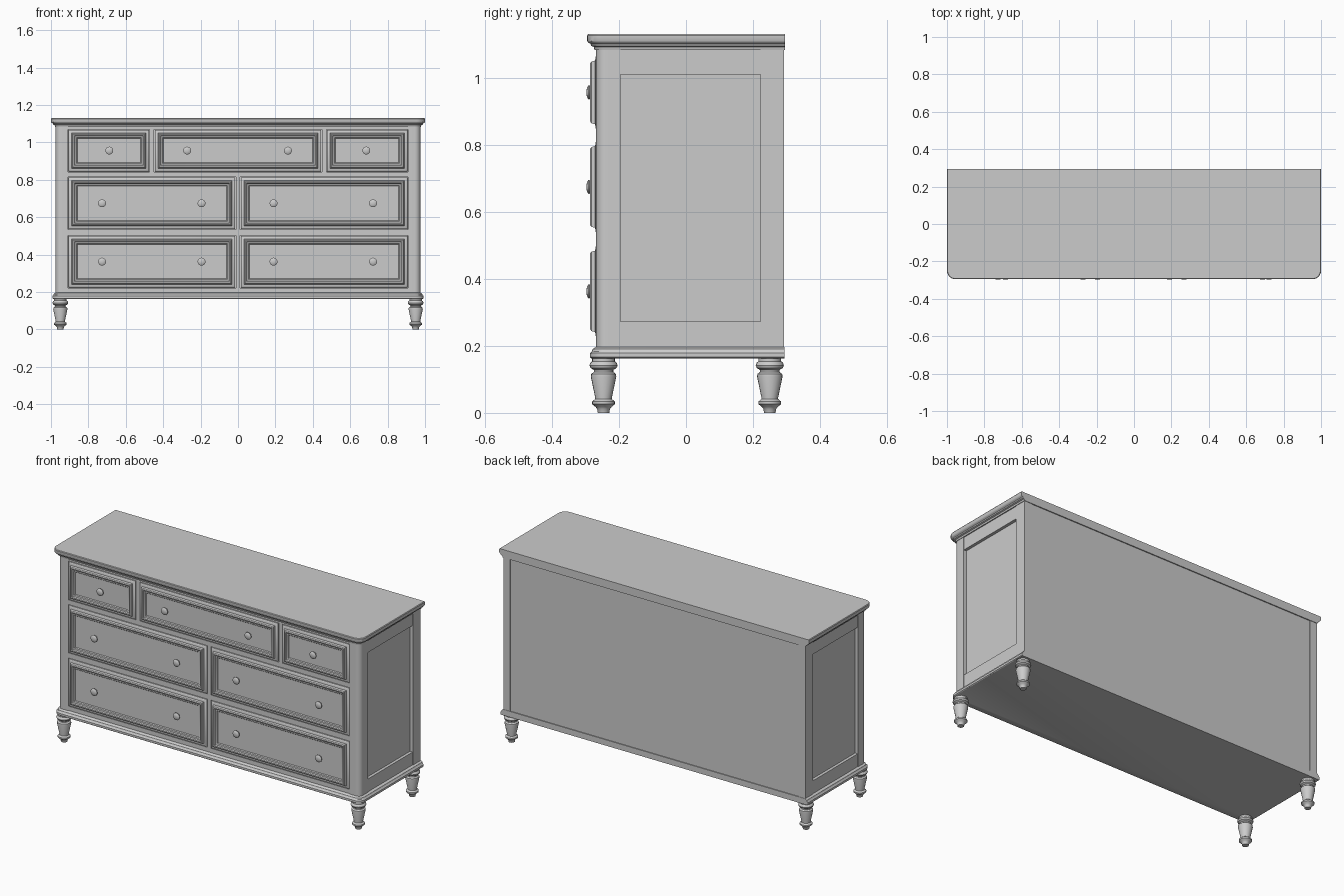
import bpy, bmesh, math
from mathutils import Matrix

if "Cube" in bpy.data.objects:
    bpy.data.objects.remove(bpy.data.objects["Cube"])

paint = bpy.data.materials.new("grey paint")
paint.use_nodes = True
GREY = (0.6, 0.6, 0.6, 1)
paint.diffuse_color = GREY
paint.node_tree.nodes["Principled BSDF"].inputs["Base Color"].default_value = GREY


def finish(name, bm, smooth=True):
    bmesh.ops.recalc_face_normals(bm, faces=bm.faces)
    mesh = bpy.data.meshes.new(name)
    bm.to_mesh(mesh)
    bm.free()
    mesh.materials.append(paint)
    ob = bpy.data.objects.new(name, mesh)
    bpy.context.collection.objects.link(ob)
    if smooth:
        bpy.ops.object.select_all(action="DESELECT")
        ob.select_set(True)
        bpy.context.view_layer.objects.active = ob
        bpy.ops.object.shade_smooth_by_angle(angle=math.radians(35))
    return ob


def loft(name, rings, smooth=True):
    """Skin a stack of matching closed rings and cap both ends."""
    bm = bmesh.new()
    loops = [[bm.verts.new(p) for p in ring] for ring in rings]
    n = len(loops[0])
    for a, b in zip(loops, loops[1:]):
        for i in range(n):
            j = (i + 1) % n
            bm.faces.new((a[i], a[j], b[j], b[i]))
    bm.faces.new(loops[0])
    bm.faces.new(loops[-1])
    return finish(name, bm, smooth)


def box(name, x0, x1, y0, y1, z0, z1):
    rect = [(x0, y0), (x1, y0), (x1, y1), (x0, y1)]
    return loft(name, [[(x, y, z) for x, y in rect] for z in (z0, z1)], False)


def slab_ring(half, front, back, radius, z):
    """Outline with two rounded front corners and a square back."""
    arc = [math.radians(a) for a in range(0, 91, 15)]
    right = [(half - radius + radius * math.sin(a),
              front + radius - radius * math.cos(a)) for a in arc]
    left = [(-x, y) for x, y in reversed(right)]
    return [(x, y, z) for x, y in right + [(half, back), (-half, back)] + left]


def moulded_slab(name, half, front, back, profile):
    loft(name, [slab_ring(half - d, front + d, back, 0.045 - d * 0.5, z)
                for d, z in profile])


def lathe(name, profile, matrix, sides=20):
    ring = [2 * math.pi * i / sides for i in range(sides)]
    ob = loft(name, [[(r * math.cos(a), r * math.sin(a), z) for a in ring]
                     for r, z in profile])
    ob.data.transform(matrix)


# Table top and plinth mouldings
moulded_slab("table_top", 1.0, -0.295, 0.295,
             [(0.022, 1.083), (0.02, 1.092), (0.012, 1.095), (0.01, 1.101),
              (0.003, 1.105), (0, 1.11), (0, 1.126), (0.003, 1.13)])
moulded_slab("plinth", 0.993, -0.287, 0.294,
             [(0.004, 0.163), (0, 0.166), (0, 0.178), (0.006, 0.183),
              (0.008, 0.19), (0.018, 0.197)])

# Carcass with recessed side panels
BOTTOM, TOP = 0.19, 1.09
box("carcass", -0.955, 0.955, -0.248, 0.289, BOTTOM, TOP)

# Corner posts and side rails, mirrored left and right
for side, s in (("left", 1), ("right", -1)):
    arc = [math.radians(a) for a in range(0, 91, 15)]
    r = 0.03
    outline = [(0.908, -0.195), (0.908, -0.268)]
    outline += [(0.975 - r + r * math.sin(a), -0.268 + r - r * math.cos(a)) for a in arc]
    outline += [(0.975, -0.195)]
    loft(side + "_front_post", [[(s * x, y, z) for x, y in outline] for z in (BOTTOM, TOP)])
    x0, x1 = sorted((s * 0.93, s * 0.975))
    box(side + "_back_post", x0, x1, 0.222, 0.292, BOTTOM, TOP)
    x0, x1 = sorted((s * 0.93, s * 0.972))
    box(side + "_top_rail", x0, x1, -0.195, 0.222, 1.01, TOP)
    box(side + "_bottom_rail", x0, x1, -0.195, 0.222, BOTTOM, 0.272)

# Front rails and dividers
ROWS = {"bottom": (0.222, 0.503), "middle": (0.533, 0.815), "top": (0.842, 1.07)}
edges = [BOTTOM] + [z for row in ROWS.values() for z in row] + [TOP]
for i in range(0, len(edges), 2):
    box("front_rail", -0.91, 0.91, -0.264, -0.24, edges[i], edges[i + 1])


# Drawer front with raised frame and sunken panel: (inset, depth) steps
DRAWER = [(0.003, -0.24), (0.003, -0.266), (0.008, -0.27), (0.019, -0.271),
          (0.022, -0.282), (0.027, -0.286), (0.033, -0.285), (0.037, -0.279),
          (0.045, -0.277), (0.049, -0.272)]
KNOB = [(0.009, 0), (0.009, 0.01), (0.015, 0.013), (0.021, 0.018),
        (0.021, 0.021), (0.015, 0.025), (0.006, 0.027)]


def drawer(name, x0, x1, z0, z1, knobs):
    loft(name, [[(x0 + d, y, z0 + d), (x1 - d, y, z0 + d),
                 (x1 - d, y, z1 - d), (x0 + d, y, z1 - d)] for d, y in DRAWER])
    zc = (z0 + z1) / 2
    for x in knobs:
        lathe(name + "_knob", KNOB, Matrix.Translation((x, -0.27, zc))
              @ Matrix.Rotation(math.pi / 2, 4, "X"))


for row in ("bottom", "middle"):
    z0, z1 = ROWS[row]
    box(row + "_divider", -0.012, 0.012, -0.264, -0.24, z0, z1)
    drawer(row + "_right_drawer", -0.908, -0.012, z0, z1, (-0.727, -0.195))
    drawer(row + "_left_drawer", 0.012, 0.908, z0, z1, (0.19, 0.722))

z0, z1 = ROWS["top"]
for s in (-1, 1):
    box("top_divider", s * 0.46 - 0.012, s * 0.46 + 0.012, -0.264, -0.24, z0, z1)
drawer("top_right_drawer", -0.908, -0.472, z0, z1, (-0.688,))
drawer("top_middle_drawer", -0.448, 0.448, z0, z1, (-0.272, 0.267))
drawer("top_left_drawer", 0.472, 0.908, z0, z1, (0.686,))

# Turned legs
LEG = [(0.017, 0), (0.019, 0.012), (0.024, 0.018), (0.034, 0.026), (0.034, 0.034),
       (0.025, 0.041), (0.025, 0.046), (0.038, 0.108), (0.037, 0.116), (0.029, 0.122),
       (0.029, 0.128), (0.039, 0.134), (0.042, 0.142), (0.039, 0.15),
       (0.034, 0.154), (0.034, 0.17)]
for x in (-0.95, 0.95):
    for y in (-0.246, 0.25):
        lathe(("front" if y < 0 else "back") + "_leg", LEG, Matrix.Translation((x, y, 0)))
